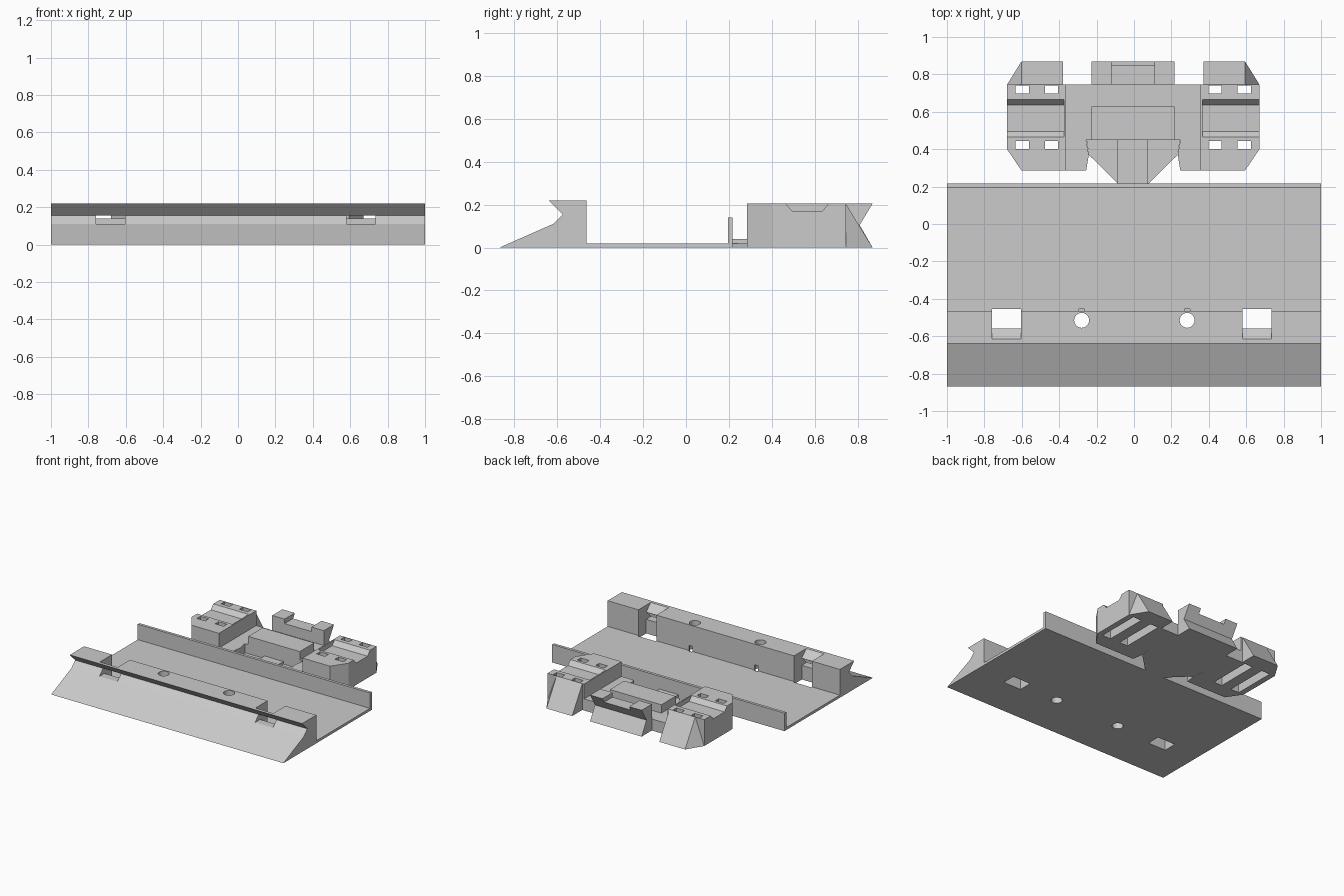
import bpy, bmesh, math
from mathutils import Vector

if "Cube" in bpy.data.objects:
    bpy.data.objects.remove(bpy.data.objects["Cube"])

grey = bpy.data.materials.new("plain_grey")
grey.use_nodes = True
grey.diffuse_color = (0.6, 0.6, 0.6, 1)
grey.node_tree.nodes["Principled BSDF"].inputs["Base Color"].default_value = (0.6, 0.6, 0.6, 1)

SHIFT = -0.004  # the rear mount sits slightly off centre


def make(name, bm):
    bmesh.ops.recalc_face_normals(bm, faces=bm.faces)
    mesh = bpy.data.meshes.new(name)
    bm.to_mesh(mesh)
    bm.free()
    mesh.materials.append(grey)
    ob = bpy.data.objects.new(name, mesh)
    bpy.context.collection.objects.link(ob)
    return ob


def prism(name, start, sweep):
    """Extrude a closed outline of 3D points along a vector."""
    bm = bmesh.new()
    face = bm.faces.new([bm.verts.new(p) for p in start])
    new = bmesh.ops.extrude_face_region(bm, geom=[face])["geom"]
    bmesh.ops.translate(bm, vec=Vector(sweep), verts=[v for v in new if isinstance(v, bmesh.types.BMVert)])
    return make(name, bm)


def along_x(name, profile, x0, x1):
    return prism(name, [(x0, y, z) for y, z in profile], (x1 - x0, 0, 0))


def along_z(name, outline, z0, z1):
    return prism(name, [(x, y, z0) for x, y in outline], (0, 0, z1 - z0))


def box(name, x0, x1, y0, y1, z0, z1):
    return along_z(name, [(x0, y0), (x1, y0), (x1, y1), (x0, y1)], z0, z1)


def hull(name, points):
    bm = bmesh.new()
    for p in points:
        bm.verts.new(p)
    bmesh.ops.convex_hull(bm, input=bm.verts)
    bmesh.ops.dissolve_limit(bm, angle_limit=0.01, verts=bm.verts, edges=bm.edges)
    return make(name, bm)


def cut(ob, cutters):
    bpy.context.view_layer.objects.active = ob
    for c in cutters:
        mod = ob.modifiers.new("cut", 'BOOLEAN')
        mod.operation, mod.solver, mod.object = 'DIFFERENCE', 'EXACT', c
        bpy.ops.object.modifier_apply(modifier=mod.name)
        bpy.data.objects.remove(c)


# Tray: wedge front, undercut lip, thin floor and rear wall
tray = along_x("tray", [(-0.87, 0), (-0.62, 0.11), (-0.575, 0.155), (-0.64, 0.22),
                        (-0.465, 0.22), (-0.465, 0.02), (0.195, 0.02), (0.195, 0.14),
                        (0.217, 0.14), (0.217, 0)], -1, 1)
cutters = []
# Latch slots leave a thin slanted lip in front
slot = [(-0.635, 0.24), (-0.56, 0.165), (-0.575, 0.155), (-0.62, 0.155), (-0.62, 0.11),
        (-0.56, 0.11), (-0.56, -0.01), (-0.455, -0.01), (-0.455, 0.24)]
for x in (-0.682, 0.658):
    cutters.append(along_x("slot_cutter", slot, x - 0.077, x + 0.077))
# Screw holes with a small drain notch behind each
for x in (-0.28, 0.284):
    ring = [(x + 0.04 * math.cos(a * math.tau / 24), -0.515 + 0.04 * math.sin(a * math.tau / 24))
            for a in range(24)]
    cutters.append(along_z("screw_cutter", ring, -0.01, 0.3))
    cutters.append(box("notch_cutter", x - 0.015, x + 0.015, -0.5, -0.455, 0.01, 0.06))
cut(tray, cutters)

# Side blocks of the rear mount, mirrored
for side, label in ((1, "left"), (-1, "right")):
    def mx(x):
        return side * x + SHIFT
    block = along_z(label + "_block", [(mx(x), y) for x, y in (
        (0.36, 0.285), (0.597, 0.285), (0.675, 0.4), (0.675, 0.745), (0.36, 0.745))], 0, 0.205)
    trough = [(0.455, 0.215), (0.465, 0.205), (0.495, 0.17), (0.635, 0.17), (0.665, 0.205), (0.67, 0.215)]
    cutters = [along_x("trough_cutter", trough, mx(0.37), mx(0.7))]
    # Strap channels open below, with a window at each end
    for x in (0.437, 0.594):
        a, b = mx(x - 0.036), mx(x + 0.036)
        cutters.append(box("channel_cutter", a, b, 0.4, 0.74, -0.01, 0.1))
        for y in (0.4, 0.697):
            cutters.append(box("window_cutter", a, b, y, y + 0.043, 0.05, 0.3))
    cut(block, cutters)
    # Sloping tail with a hipped outer corner
    hull(label + "_tail", [(mx(x), y, z) for x, y, z in (
        (0.375, 0.745, 0), (0.375, 0.745, 0.205), (0.597, 0.745, 0.205), (0.675, 0.745, 0),
        (0.375, 0.87, 0), (0.597, 0.87, 0))])

# Middle deck, notched at the front around the tongue
half = [(0.36, 0.745), (0.36, 0.285), (0.252, 0.285), (0.238, 0.37), (0.252, 0.45)]
along_z("deck", [(x + SHIFT, y) for x, y in half] +
        [(-x + SHIFT, y) for x, y in reversed(half)], 0, 0.09)
half = [(0.25, 0.45), (0.238, 0.37), (0.082, 0.217)]
along_z("tongue", [(x + SHIFT, y) for x, y in half] +
        [(-x + SHIFT, y) for x, y in reversed(half)], 0, 0.02)
box("tongue_rib", -0.087, 0.076, 0.217, 0.45, 0, 0.04)
box("centre_block", -0.227, 0.217, 0.45, 0.627, 0, 0.155)

# Rear hook with a recessed middle
hook = along_x("rear_hook", [(0.745, 0), (0.87, 0), (0.81, 0.105), (0.87, 0.205), (0.745, 0.205)],
               -0.227, 0.217)
cut(hook, [box("recess_cutter", -0.12, 0.11, 0.73, 0.9, 0.17, 0.3)])
